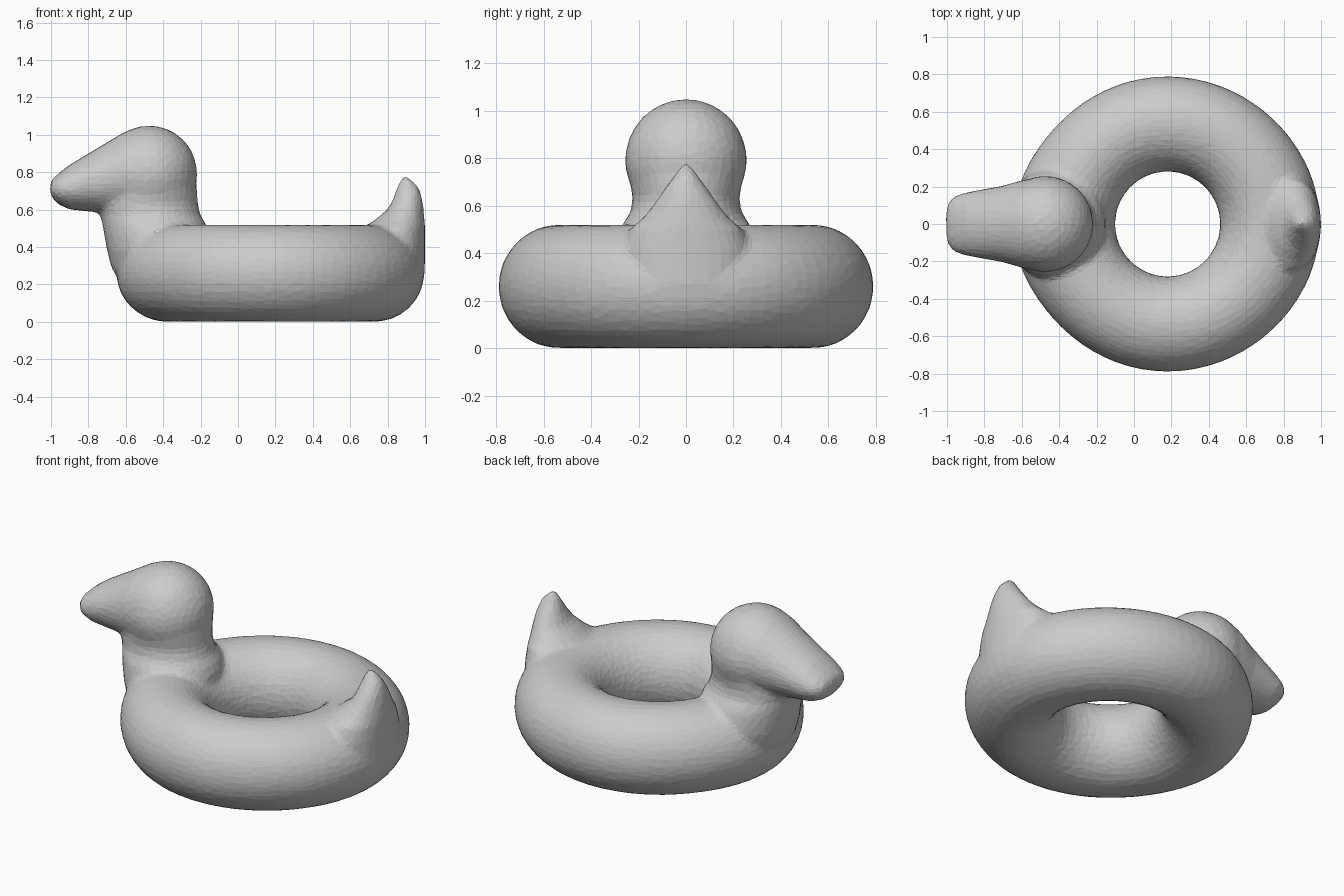
import bpy, bmesh, math
from mathutils import Vector

cube = bpy.data.objects.get("Cube")
if cube:
    bpy.data.objects.remove(cube, do_unlink=True)

rubber = bpy.data.materials.new("grey rubber")
rubber.use_nodes = True
grey = (0.6, 0.6, 0.6, 1)
rubber.diffuse_color = grey
rubber.node_tree.nodes["Principled BSDF"].inputs["Base Color"].default_value = grey


def skin(bm, rings, closed=False):
    """Bridge a list of point rings, capping the ends if open."""
    loops = [[bm.verts.new(p) for p in ring] for ring in rings]
    count = len(loops[0])
    pairs = list(zip(loops, loops[1:]))
    if closed:
        pairs.append((loops[-1], loops[0]))
    else:
        bm.faces.new(loops[0])
        bm.faces.new(loops[-1])
    for a, b in pairs:
        for i in range(count):
            j = (i + 1) % count
            bm.faces.new((a[i], a[j], b[j], b[i]))


def ellipse(centre, u, v, count=32):
    """Points on an ellipse with half axes u and v."""
    turns = [2 * math.pi * i / count for i in range(count)]
    return [Vector(centre) + Vector(u) * math.cos(t) + Vector(v) * math.sin(t)
            for t in turns]


bm = bmesh.new()

# Float ring
rings = []
for i in range(72):
    a = 2 * math.pi * i / 72
    out = Vector((math.cos(a), math.sin(a), 0))
    # slightly fuller below the tail and the breast
    grow = 0.025 * max(0, out.x) ** 4 + 0.04 * max(0, -out.x) ** 8
    centre = Vector((0.18, 0, 0.26)) + out * (0.535 + grow / 2)
    rings.append(ellipse(centre, out * (0.255 + grow / 2), (0, 0, 0.26)))
skin(bm, rings, closed=True)

# Breast and neck: height, left edge, right edge, half width
neck = [(0.16, -0.56, -0.25, 0.20), (0.28, -0.675, -0.2, 0.27),
        (0.38, -0.70, -0.16, 0.30), (0.46, -0.715, -0.15, 0.29),
        (0.52, -0.725, -0.17, 0.27), (0.57, -0.735, -0.20, 0.235),
        (0.63, -0.75, -0.215, 0.225), (0.72, -0.72, -0.22, 0.24)]
skin(bm, [ellipse(((l + r) / 2, 0, z), ((r - l) / 2, 0, 0), (0, w, 0))
          for z, l, r, w in neck])

# Head
head = bmesh.ops.create_uvsphere(bm, u_segments=32, v_segments=20, radius=0.257)
bmesh.ops.translate(bm, verts=head["verts"], vec=(-0.475, 0, 0.792))

# Beak: position along x, underside, top, half width
beak = [(-0.45, 0.56, 1.03, 0.25), (-0.60, 0.57, 1.02, 0.235),
        (-0.70, 0.58, 0.96, 0.205), (-0.80, 0.59, 0.90, 0.187),
        (-0.90, 0.60, 0.84, 0.17), (-0.965, 0.63, 0.79, 0.148),
        (-0.995, 0.665, 0.76, 0.11), (-1.005, 0.69, 0.735, 0.07)]
skin(bm, [ellipse((x, 0, (b + t) / 2), (0, w, 0), (0, 0, (t - b) / 2))
          for x, b, t, w in beak])

# Upturned tail: height, inner edge, outer edge, half width
tail = [(0.26, 0.75, 1.0, 0.25), (0.42, 0.70, 1.0, 0.26),
        (0.50, 0.67, 1.0, 0.24), (0.54, 0.725, 0.998, 0.19),
        (0.60, 0.80, 0.993, 0.14), (0.66, 0.83, 0.985, 0.10),
        (0.72, 0.85, 0.967, 0.055), (0.76, 0.868, 0.93, 0.03),
        (0.78, 0.885, 0.905, 0.012)]
skin(bm, [ellipse(((l + r) / 2, 0, z), ((r - l) / 2, 0, 0), (0, w, 0))
          for z, l, r, w in tail])

bmesh.ops.recalc_face_normals(bm, faces=bm.faces)
mesh = bpy.data.meshes.new("duck_float")
bm.to_mesh(mesh)
bm.free()
mesh.materials.append(rubber)
duck = bpy.data.objects.new("duck_float", mesh)
bpy.context.collection.objects.link(duck)

# Fuse the parts into one skin, soften the joins, reduce to facets
fuse = duck.modifiers.new("fuse", 'REMESH')
fuse.mode = 'VOXEL'
fuse.voxel_size = 0.018
soften = duck.modifiers.new("soften", 'SMOOTH')
soften.factor = 0.5
soften.iterations = 6
facets = duck.modifiers.new("facets", 'DECIMATE')
facets.ratio = 0.12
